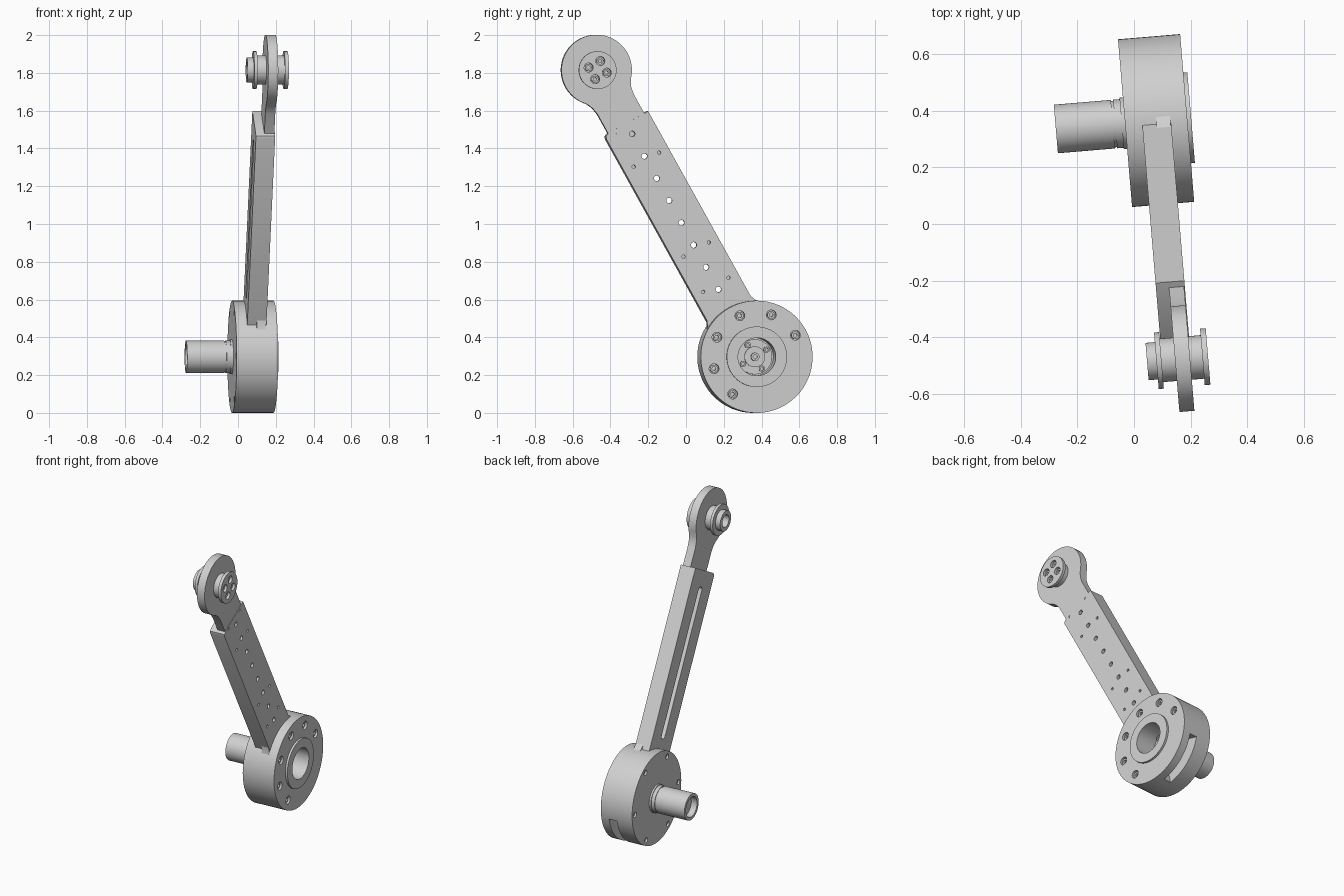
import bpy, bmesh
from math import sin, cos, pi, radians
from mathutils import Matrix

cube = bpy.data.objects.get("Cube")
if cube:
    bpy.data.objects.remove(cube)

metal = bpy.data.materials.new("light grey metal")
metal.use_nodes = True
GREY = (0.63, 0.63, 0.63, 1)
metal.diffuse_color = GREY
metal.node_tree.nodes["Principled BSDF"].inputs["Base Color"].default_value = GREY

# Work frame: x is the hub axle, z runs along the arm, origin at the hub centre
PLACE = (Matrix.Translation((0.078, 0.365, 0.297))
         @ Matrix.Rotation(radians(4.8), 4, 'Z')
         @ Matrix.Rotation(radians(29.1), 4, 'X'))
TIP = 1.737
parts = []


def lathe(bm, profile, y=0, z=0, seg=64):
    """Revolve (x, radius) points about an axle through y, z; both ends are capped."""
    rings = [[bm.verts.new((x, y + r * cos(2 * pi * i / seg), z + r * sin(2 * pi * i / seg)))
              for i in range(seg)] for x, r in profile]
    for a, b in zip(rings, rings[1:]):
        for i in range(seg):
            j = (i + 1) % seg
            bm.faces.new((a[i], a[j], b[j], b[i]))
    bm.faces.new(rings[0])
    bm.faces.new(rings[-1])


def extrude(bm, outline, x0, x1):
    """Extrude a (y, z) outline along the axle."""
    a, b = ([bm.verts.new((x, y, z)) for y, z in outline] for x in (x0, x1))
    for i in range(len(a)):
        j = (i + 1) % len(a)
        bm.faces.new((a[i], a[j], b[j], b[i]))
    bm.faces.new(a)
    bm.faces.new(b)


def arc(r, start, end, n, z=0):
    angles = [radians(start + (end - start) * i / n) for i in range(n + 1)]
    return [(r * cos(a), z + r * sin(a)) for a in angles]


def circle_points(r, start, step, n, z=0):
    return [(r * cos(radians(start + step * i)), z + r * sin(radians(start + step * i)))
            for i in range(n)]


def make(name, build):
    bm = bmesh.new()
    build(bm)
    bmesh.ops.recalc_face_normals(bm, faces=bm.faces)
    mesh = bpy.data.meshes.new(name)
    bm.to_mesh(mesh)
    bm.free()
    mesh.materials.append(metal)
    obj = bpy.data.objects.new(name, mesh)
    bpy.context.collection.objects.link(obj)
    return obj


def part(name, build):
    obj = make(name, build)
    parts.append(obj)
    return obj


def cut(obj, build):
    cutter = make("cutter", build)
    cutter.hide_render = True
    mod = obj.modifiers.new("cut", 'BOOLEAN')
    mod.operation = 'DIFFERENCE'
    mod.solver = 'EXACT'
    mod.object = cutter
    bpy.context.view_layer.objects.active = obj
    bpy.ops.object.modifier_apply(modifier=mod.name)
    bpy.data.objects.remove(cutter)


def drill(obj, points, r, x0, x1, seg=20):
    def build(bm):
        for y, z in points:
            lathe(bm, [(x0, r), (x1, r)], y, z, seg)
    cut(obj, build)


def screws(name, points, r, base, top):
    """Cap screws with a socket, facing from base towards top."""
    d = top - base
    def build(bm):
        for y, z in points:
            lathe(bm, [(base - d * 0.2, r), (top, r), (top, r * 0.5), (base + d * 0.4, r * 0.5)],
                  y, z, 18)
    part(name, build)


# Hub: drum with a raised ring, a deep bore and a window in the rim
hub = part("hub_drum", lambda bm: lathe(bm, [
    (-0.11, 0.297), (0.11, 0.297), (0.11, 0.16), (0.124, 0.16),
    (0.124, 0.1), (-0.03, 0.1)], seg=96))
cut(hub, lambda bm: extrude(bm, arc(0.33, -106, -41, 16) + arc(0.225, -41, -106, 16), 0, 0.055))
right_holes = circle_points(0.235, 0, 41.6, 6)
left_holes = circle_points(0.262, 30, 60, 6)
drill(hub, right_holes, 0.026, 0.08, 0.13)
drill(hub, left_holes, 0.017, -0.13, -0.085)
screws("hub_right_screws", right_holes, 0.02, 0.078, 0.1)
screws("hub_left_screws", left_holes, 0.013, -0.083, -0.1)

# Gearbox end at the bottom of the bore
part("gearbox_plate", lambda bm: lathe(bm, [(-0.04, 0.093), (-0.015, 0.093),
                                            (-0.015, 0.055), (-0.005, 0.055)]))
part("gearbox_shaft", lambda bm: lathe(bm, [(-0.02, 0.022), (0.02, 0.022),
                                            (0.02, 0.011), (0.01, 0.011)], seg=24))
screws("gearbox_screws", circle_points(0.073, 2, 90, 4), 0.016, -0.016, 0.002)

# Motor: hollow-ended can with a narrow neck groove
part("motor_can", lambda bm: lathe(bm, [
    (-0.315, 0.066), (-0.355, 0.066), (-0.355, 0.086), (-0.153, 0.086),
    (-0.153, 0.082), (-0.145, 0.082), (-0.145, 0.086), (-0.1, 0.086)]))
part("motor_collar", lambda bm: lathe(bm, [(-0.122, 0.091), (-0.1, 0.091)]))

# Arm: long bar with a slot on the inner face and drilled outer face
arm = part("arm_bar", lambda bm: extrude(bm, [
    (-0.133, 0.2), (0.133, 0.2), (0.133, 1.414), (-0.112, 1.414),
    (-0.127, 1.407), (-0.133, 1.392)], -0.05, 0.052))
cut(arm, lambda bm: extrude(
    bm, arc(0.022, 0, 180, 8, 1.29) + arc(0.022, 180, 360, 8, 0.38), -0.07, 0.03))
drill(arm, [(0, 0.408 + 0.1346 * i) for i in range(8)], 0.015, 0.015, 0.07)
small_holes = [(s * 0.077, z) for s in (-1, 1) for z in (0.436, 0.65, 1.194, 1.4)]
drill(arm, small_holes, 0.009, 0.03, 0.07, 14)
part("arm_root", lambda bm: extrude(bm, [
    (-0.175, 0.23), (0.175, 0.23), (0.145, 0.265), (0.13, 0.3),
    (-0.13, 0.3), (-0.145, 0.265)], 0, 0.05))

# End plate: neck flaring into a round eye
flare = [(0.11, 1.38), (0.11, 1.53), (0.117, 1.57), (0.132, 1.602)]
neck = flare + arc(0.187, -35, 215, 64, TIP) + [(-y, z) for y, z in reversed(flare)]
part("end_plate", lambda bm: extrude(bm, neck, -0.004, 0.049))

# Pivot: flanged bush through the eye
bush = part("pivot_bush", lambda bm: lathe(bm, [
    (-0.05, 0.04), (-0.103, 0.04), (-0.103, 0.066), (-0.07, 0.066), (-0.07, 0.1),
    (-0.052, 0.1), (-0.052, 0.077), (0.093, 0.077), (0.093, 0.1), (0.113, 0.1)], 0, TIP))
bush_holes = circle_points(0.05, 45, 90, 4, TIP)
drill(bush, bush_holes, 0.024, 0.08, 0.13)
screws("pivot_screws", bush_holes, 0.018, 0.078, 0.1)

# Tilt everything into place and smooth the round faces
bpy.ops.object.select_all(action='DESELECT')
for obj in parts:
    obj.data.transform(PLACE)
    obj.select_set(True)
bpy.context.view_layer.objects.active = parts[0]
bpy.ops.object.shade_smooth_by_angle(angle=radians(30))
